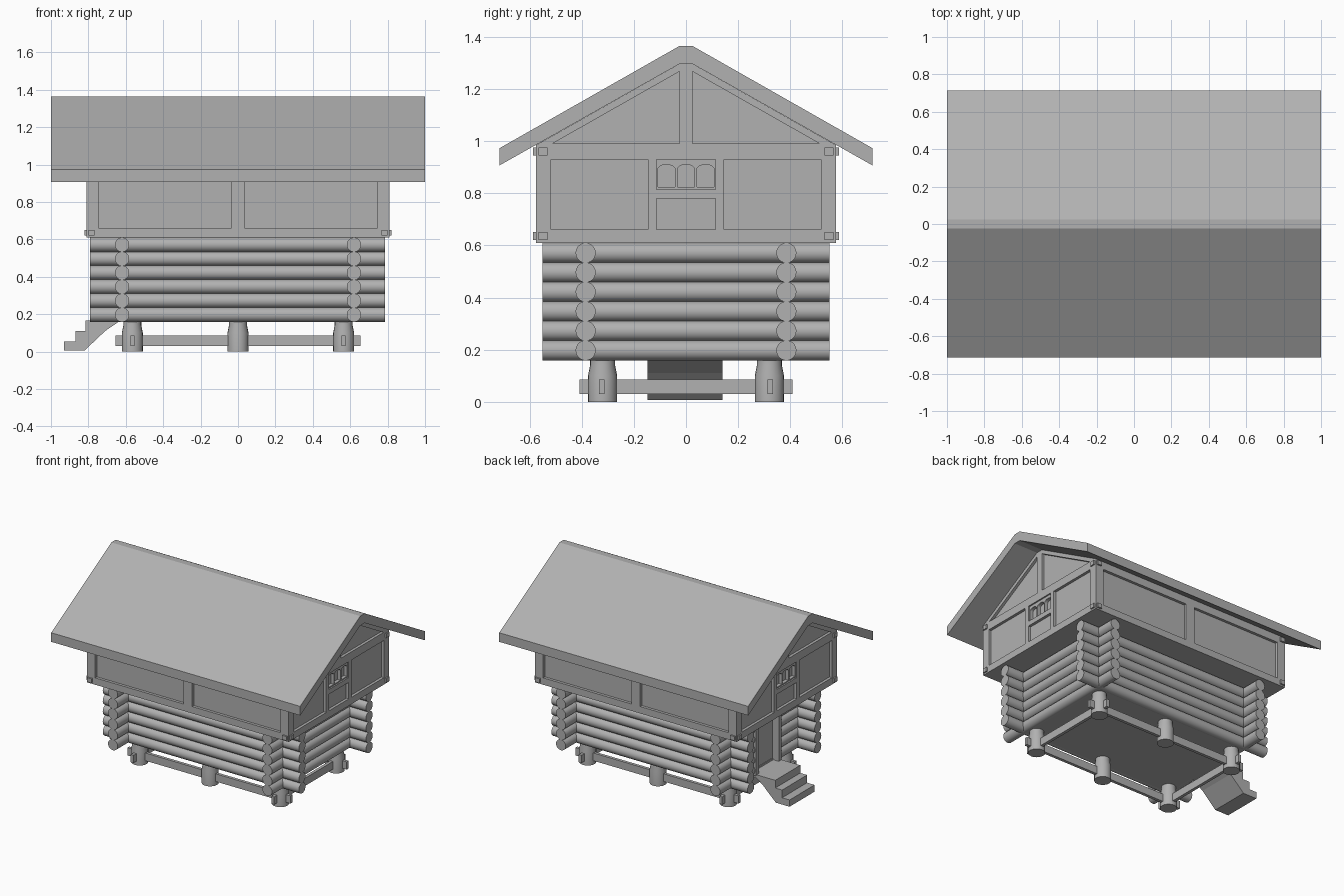
import bpy, bmesh
from math import pi, sin, cos
from mathutils import Vector

if "Cube" in bpy.data.objects:
    bpy.data.objects.remove(bpy.data.objects["Cube"])

grey = bpy.data.materials.new("grey_wood")
grey.diffuse_color = (.44, .44, .44, 1)
grey.use_nodes = True
grey.node_tree.nodes["Principled BSDF"].inputs["Base Color"].default_value = grey.diffuse_color


def finish(name, bm):
    bmesh.ops.recalc_face_normals(bm, faces=bm.faces)
    me = bpy.data.meshes.new(name)
    bm.to_mesh(me)
    bm.free()
    me.materials.append(grey)
    ob = bpy.data.objects.new(name, me)
    bpy.context.collection.objects.link(ob)
    return ob


def prism(name, pts, axis, lo, hi):
    """Extrude a 2D outline along x (pts = y,z) or along y (pts = x,z)."""
    bm = bmesh.new()
    to3d = (lambda p: (lo, p[0], p[1])) if axis == 'x' else (lambda p: (p[0], lo, p[1]))
    face = bm.faces.new([bm.verts.new(to3d(p)) for p in pts])
    ext = bmesh.ops.extrude_face_region(bm, geom=[face])
    move = Vector((hi - lo, 0, 0)) if axis == 'x' else Vector((0, hi - lo, 0))
    bmesh.ops.translate(bm, vec=move, verts=[v for v in ext['geom'] if isinstance(v, bmesh.types.BMVert)])
    return finish(name, bm)


def rect(a0, a1, z0, z1):
    return [(a0, z0), (a1, z0), (a1, z1), (a0, z1)]


def box(name, x0, x1, y0, y1, z0, z1):
    return prism(name, rect(y0, y1, z0, z1), 'x', x0, x1)


def log(name, axis, lo, hi, side, z, r=0.0385, n=28):
    pts = [(side + r * cos(2 * pi * i / n), z + r * sin(2 * pi * i / n)) for i in range(n)]
    return prism(name, pts, axis, lo, hi)


def post(name, x, y):
    profile = [(0, 0), (.056, 0), (.056, .1), (.048, .14), (.048, .165), (0, .165)]
    bm = bmesh.new()
    vs = [bm.verts.new((x + r, y, z)) for r, z in profile]
    es = [bm.edges.new(e) for e in zip(vs, vs[1:])]
    bmesh.ops.spin(bm, geom=vs + es, cent=(x, y, 0), axis=(0, 0, 1), angle=2 * pi, steps=20)
    bmesh.ops.remove_doubles(bm, verts=bm.verts, dist=1e-5)
    return finish(name, bm)


def cut(target, cutter):
    m = target.modifiers.new("cut", 'BOOLEAN')
    m.operation, m.solver, m.object = 'DIFFERENCE', 'EXACT', cutter
    bpy.context.view_layer.objects.active = target
    bpy.ops.object.modifier_apply(modifier=m.name)
    bpy.data.objects.remove(cutter)


# Roof: thick folded slab with a narrow flat ridge
half = [(.025, 1.365), (.715, .973), (.715, .907), (.025, 1.296)]
outline = [(-y, z) for y, z in half[:2]][::-1] + half + [(-y, z) for y, z in half[2:]][::-1]
prism("roof", outline, 'x', -1, 1)

# Upper storey: gabled body with recessed panels
upper = prism("upper_storey", [(-.575, .61), (.575, .61), (.575, .985), (.025, 1.296),
                               (-.025, 1.296), (-.575, .985)], 'x', -.81, .81)
D = .02
for s in (-1, 1):
    # long-side panels
    for x0, x1 in ((-.745, -.035), (.035, .745)):
        cut(upper, prism("cutter", rect(x0, x1, .66, .93), 'y', s * (.575 - D), s * .7))
    # gable panels
    tri = [(.513, .99), (.025, .99), (.025, 1.267)]
    shapes = [rect(-.517, -.145, .66, .93), rect(.145, .517, .66, .93), rect(-.113, .113, .66, .78),
              tri, [(-y, z) for y, z in tri]]
    for pts in shapes:
        cut(upper, prism("cutter", pts, 'x', s * (.81 - D), s * .9))
    # window frame with three arched lights
    cut(upper, prism("cutter", rect(-.113, .113, .815, .93), 'x', s * .80, s * .9))
    for c in (-.075, 0, .075):
        arch = [(c + .033 * cos(a), .892 + .018 * sin(a)) for a in [pi * i / 10 for i in range(11)]]
        cut(upper, prism("cutter", arch + [(c - .033, .823), (c + .033, .823)], 'x', s * .775, s * .9))

# Beam ends poking out at the upper storey corners
for s in (-1, 1):
    for z in (.636, .96):
        box("upper_long_beam", -.82, .82, s * .548 - .017, s * .548 + .017, z - .015, z + .015)
        box("upper_cross_beam", s * .783 - .017, s * .783 + .017, -.587, .587, z - .015, z + .015)

# Log walls, with a doorway in the -x end
round_parts = []
for i in range(6):
    z = .197 + .0748 * i
    for s in (-1, 1):
        round_parts.append(log("long_log", 'x', -.79, .785, s * .385, z))
        round_parts.append(log("door_side_log", 'y', *sorted((s * .14, s * .55)), -.62, z))
    round_parts.append(log("end_log", 'y', -.55, .55, .62, z))
box("floor", -.62, .62, -.385, .385, .16, .18)

# Door with frame
for s in (-1, 1):
    box("door_jamb", -.665, -.58, *sorted((s * .115, s * .148)), .162, .612)
box("door_lintel", -.665, -.58, -.115, .115, .575, .612)
box("door", -.615, -.595, -.115, .115, .167, .575)

# Steps up to the door
prism("steps", [(-.93, .006), (-.93, .055), (-.87, .055), (-.87, .111), (-.815, .111), (-.815, .167),
                (-.6, .167), (-.6, .162), (-.64, .158), (-.71, .11), (-.82, .006)], 'y', -.147, .14)

# Foundation posts and tie beams
for s in (-1, 1):
    for x in (-.565, 0, .565):
        round_parts.append(post("foundation_post", x, s * .32))
    box("long_tie_beam", -.655, .655, s * .323 - .011, s * .323 + .011, .029, .085)
    box("cross_tie_beam", s * .565 - .011, s * .565 + .011, -.408, .408, .029, .085)

# Smooth shading on round parts
bpy.ops.object.select_all(action='DESELECT')
for ob in round_parts:
    ob.select_set(True)
bpy.context.view_layer.objects.active = round_parts[0]
bpy.ops.object.shade_smooth_by_angle()
